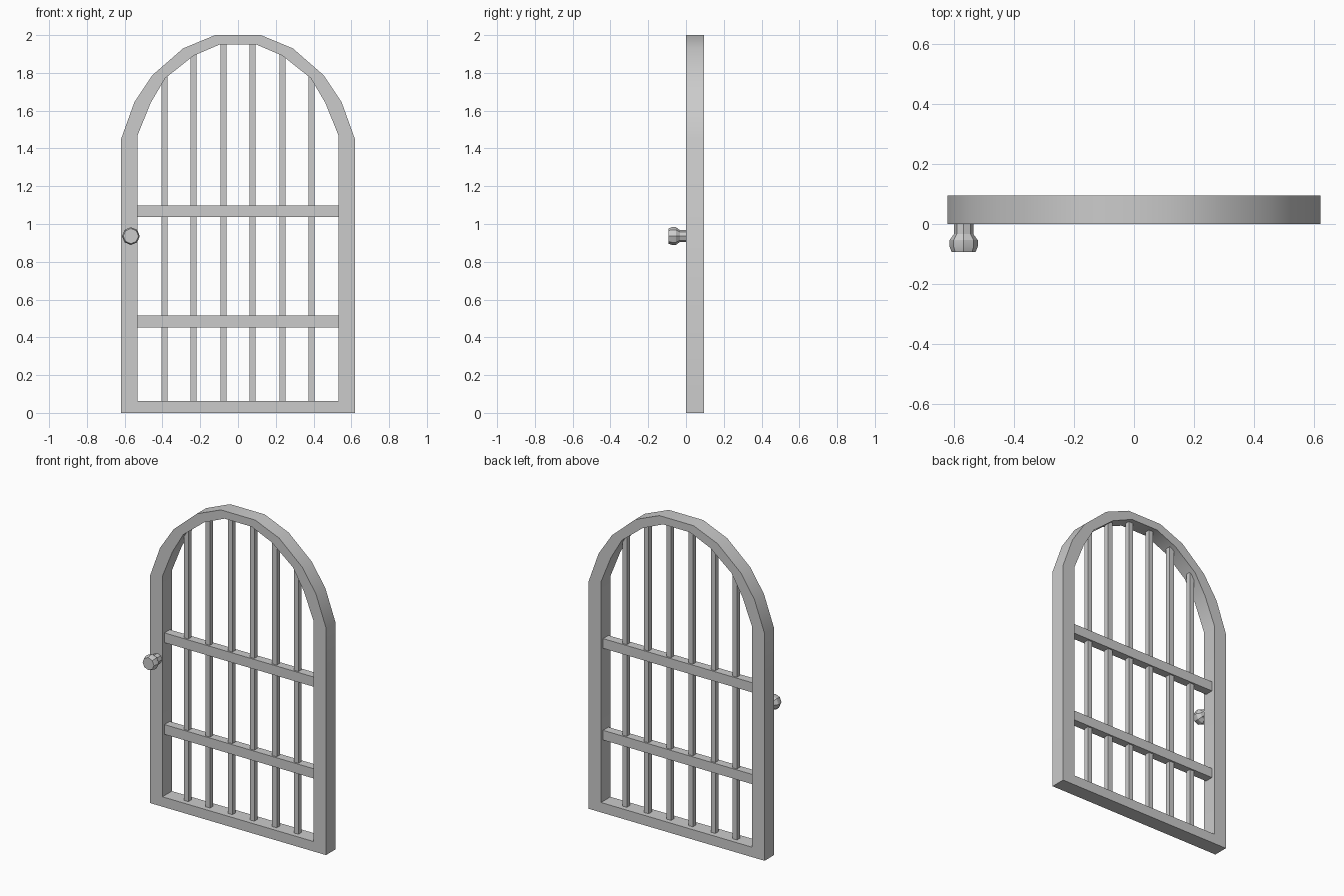
import bpy, bmesh, math

if "Cube" in bpy.data.objects:
    bpy.data.objects.remove(bpy.data.objects["Cube"])

DEPTH = 0.095
MID = DEPTH / 2


def finish(name, bm, smooth=False):
    bmesh.ops.recalc_face_normals(bm, faces=bm.faces)
    me = bpy.data.meshes.new(name)
    bm.to_mesh(me)
    bm.free()
    ob = bpy.data.objects.new(name, me)
    bpy.context.collection.objects.link(ob)
    if smooth:
        bpy.ops.object.select_all(action='DESELECT')
        ob.select_set(True)
        bpy.context.view_layer.objects.active = ob
        bpy.ops.object.shade_smooth_by_angle(angle=math.radians(32))
    return ob


def box(name, x0, x1, y0, y1, z0, z1):
    bm = bmesh.new()
    bmesh.ops.create_cube(bm, size=1)
    for v in bm.verts:
        v.co = ((x0 + x1) / 2 + v.co.x * (x1 - x0),
                (y0 + y1) / 2 + v.co.y * (y1 - y0),
                (z0 + z1) / 2 + v.co.z * (z1 - z0))
    return finish(name, bm)


# Arched frame: half profiles mirrored into closed loops
outer = [(0.62, 0), (0.62, 1.447), (0.549, 1.644), (0.454, 1.787), (0.29, 1.93), (0.121, 2.0)]
inner = [(0.532, 0.063), (0.532, 1.469), (0.462, 1.642), (0.386, 1.771), (0.237, 1.89), (0.095, 1.951)]


def full(half):
    return half + [(-x, z) for x, z in reversed(half)]


bm = bmesh.new()
rings = [[bm.verts.new((x, y, z)) for x, z in full(half)]
         for half, y in ((outer, 0), (outer, DEPTH), (inner, DEPTH), (inner, 0))]
n = len(rings[0])
for k in range(4):
    a, b = rings[k], rings[(k + 1) % 4]
    for i in range(n):
        j = (i + 1) % n
        bm.faces.new((a[i], a[j], b[j], b[i]))
finish("arched_frame", bm, True)

# Upright bars
for k, (x, top) in enumerate(((0.077, 1.965), (0.235, 1.915), (0.388, 1.795))):
    for side, s in (("right", 1), ("left", -1)):
        box(f"upright_bar_{side}_{k + 1}", s * x - 0.016, s * x + 0.016,
            MID - 0.016, MID + 0.016, 0.05, top)

# Cross rails
for name, z in (("lower_rail", 0.484), ("upper_rail", 1.068)):
    box(name, -0.535, 0.535, MID - 0.027, MID + 0.027, z - 0.031, z + 0.031)

# Door knob: eight-sided lathe profile (radius, y)
bm = bmesh.new()
profile = [(0.032, 0.0), (0.032, -0.033), (0.047, -0.054), (0.047, -0.075), (0.04, -0.093)]
loops = []
for r, y in profile:
    loops.append([bm.verts.new((-0.567 + r * math.cos(i * math.pi / 4), y,
                                0.936 + r * math.sin(i * math.pi / 4))) for i in range(8)])
for a, b in zip(loops, loops[1:]):
    for i in range(8):
        j = (i + 1) % 8
        bm.faces.new((a[i], a[j], b[j], b[i]))
bm.faces.new(loops[0])
bm.faces.new(loops[-1])
finish("door_knob", bm, True)
